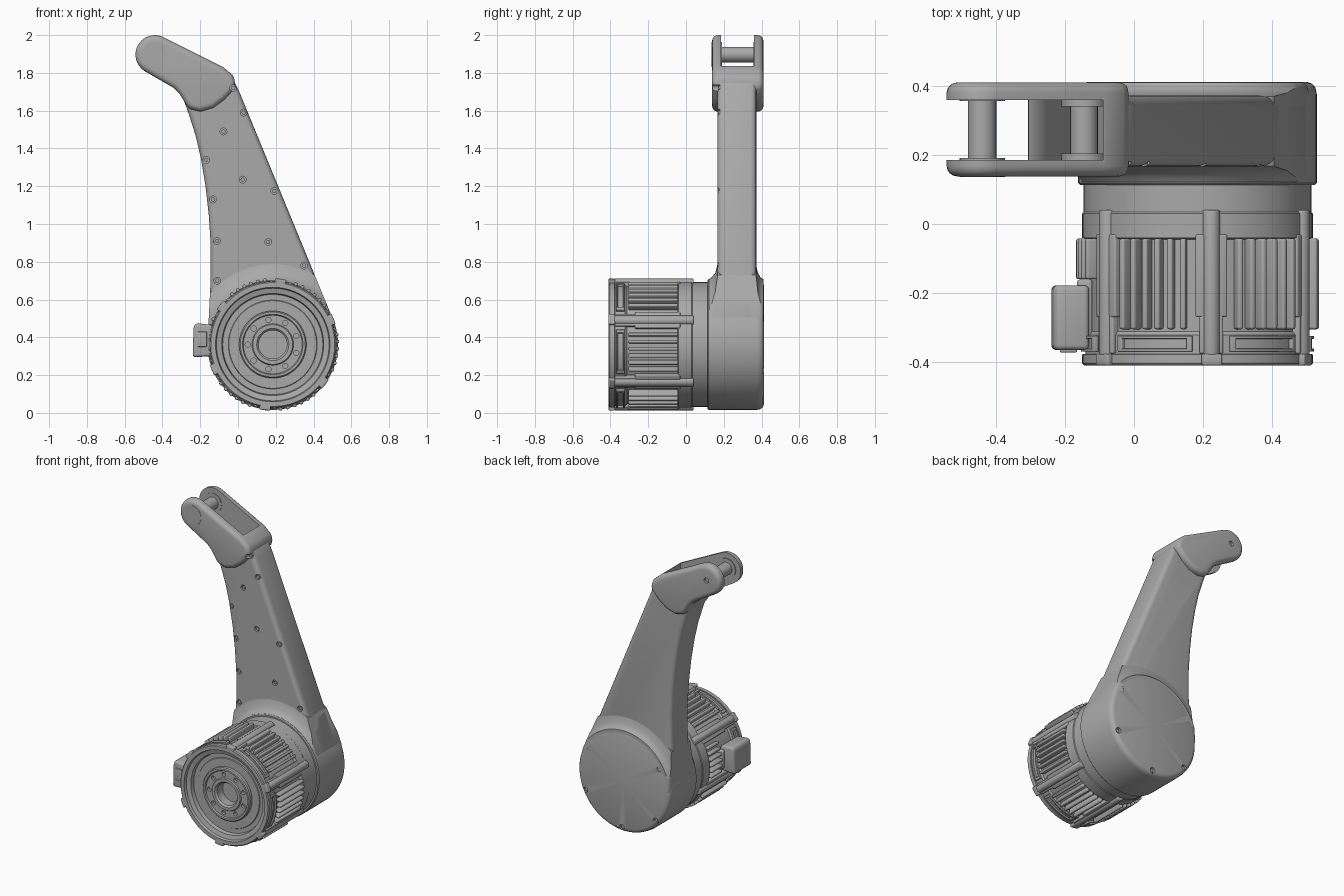
import bpy, bmesh
from math import sin, cos, pi, radians
from mathutils import Vector

if "Cube" in bpy.data.objects:
    bpy.data.objects.remove(bpy.data.objects["Cube"], do_unlink=True)

grey = bpy.data.materials.new("machined_grey")
grey.use_nodes = True
grey.diffuse_color = (0.4, 0.4, 0.4, 1)
grey.node_tree.nodes["Principled BSDF"].inputs["Base Color"].default_value = (0.4, 0.4, 0.4, 1)

CX, CZ = 0.184, 0.362      # motor axis, running along y


def finish(name, bm):
    bmesh.ops.recalc_face_normals(bm, faces=bm.faces)
    mesh = bpy.data.meshes.new(name)
    bm.to_mesh(mesh)
    bm.free()
    obj = bpy.data.objects.new(name, mesh)
    bpy.context.collection.objects.link(obj)
    mesh.materials.append(grey)
    return obj


def apply(obj, kind, **settings):
    mod = obj.modifiers.new(kind, kind)
    for key, value in settings.items():
        setattr(mod, key, value)
    bpy.context.view_layer.objects.active = obj
    bpy.ops.object.modifier_apply(modifier=mod.name)


def bevel(obj, width, segments=4):
    apply(obj, 'BEVEL', width=width, segments=segments, limit_method='ANGLE',
          angle_limit=radians(40), use_clamp_overlap=False)


def combine(obj, other, operation):
    apply(obj, 'BOOLEAN', object=other, operation=operation, solver='EXACT')
    bpy.data.objects.remove(other, do_unlink=True)


def prism(name, outlines, y0, y1, width=0):
    """Extrude xz outlines along y, as one object."""
    bm = bmesh.new()
    for outline in outlines:
        a = [bm.verts.new((x, y0, z)) for x, z in outline]
        b = [bm.verts.new((x, y1, z)) for x, z in outline]
        bm.faces.new(a)
        bm.faces.new(b)
        for i in range(len(a)):
            j = (i + 1) % len(a)
            bm.faces.new((a[i], a[j], b[j], b[i]))
    obj = finish(name, bm)
    if width:
        bevel(obj, width)
    return obj


def arc(x, z, r, start=0, end=360, n=24):
    last = n if end - start == 360 else n - 1
    angles = [radians(start + (end - start) * i / last) for i in range(n)]
    return [(x + r * cos(t), z + r * sin(t)) for t in angles]


def polar(r, degrees):
    return CX + r * cos(radians(degrees)), CZ + r * sin(radians(degrees))


def sector(r0, r1, mid, half, n=2):
    """Outline of a ring segment about the motor axis."""
    return (arc(CX, CZ, r0, mid - half, mid + half, n)
            + arc(CX, CZ, r1, mid + half, mid - half, n))


def lathe(name, profile, steps=96):
    bm = bmesh.new()
    verts = [bm.verts.new((CX + r, y, CZ)) for r, y in profile]
    edges = [bm.edges.new(pair) for pair in zip(verts, verts[1:])]
    bmesh.ops.spin(bm, geom=verts + edges, cent=(CX, 0, CZ), axis=(0, 1, 0),
                   angle=2 * pi, steps=steps)
    bmesh.ops.remove_doubles(bm, verts=bm.verts, dist=1e-4)
    return finish(name, bm)


# Arm, from the hub up to the elbow
left_edge = [(-0.16, 0.36), (-0.155, 0.5), (-0.145, 0.7), (-0.145, 0.9), (-0.155, 1.05),
             (-0.172, 1.2), (-0.197, 1.35), (-0.225, 1.47), (-0.26, 1.58), (-0.285, 1.65)]
elbow = [(-0.25, 1.75), (-0.08, 1.8), (-0.04, 1.775), (-0.015, 1.745), (0.005, 1.705)]
arm_outline = left_edge + elbow + [(0.505, 0.49), (0.48, 0.36), (0.18, 0.2)]
arm = prism("arm", [arm_outline], 0.167, 0.372, 0.03)

# Shoulder that flares from the arm out to the hub
shoulder = prism("shoulder", [arm_outline], 0.115, 0.412, 0.025)
flare = lathe("flare", [(0, 0.12), (0.345, 0.12), (0.355, 0.135), (0.38, 0.155), (0.43, 0.168),
                        (0.43, 0.37), (0.38, 0.38), (0.355, 0.395), (0.345, 0.41), (0, 0.41)])
combine(shoulder, flare, 'INTERSECT')

# Fork head, joined to the arm and hollowed between its two cheeks
PX, PZ = -0.44, 1.897
fork_outline = arc(PX, PZ, 0.103, 62, 240, 16) + [
    (-0.34, 1.72), (-0.31, 1.69), (-0.285, 1.65), (-0.262, 1.61), (-0.2, 1.595),
    (-0.13, 1.615), (-0.07, 1.66), (-0.02, 1.715), (-0.01, 1.75), (-0.03, 1.79), (-0.08, 1.832)]
fork = prism("fork", [fork_outline], 0.138, 0.41, 0.03)
combine(arm, fork, 'UNION')
arm.name = "arm_and_fork"
slot = prism("slot_cutter", [[(-0.8, 2.2), (-0.09, 2.2), (-0.09, 1.8), (-0.05, 1.7),
                              (-0.12, 1.5), (-0.18, 1.5), (-0.255, 1.66), (-0.285, 1.7),
                              (-0.305, 1.71), (-0.32, 1.55), (-0.8, 1.55)]], 0.186, 0.36)
combine(arm, slot, 'DIFFERENCE')

# Screw pockets in the front of the arm, with screw heads inside
screws = [(-0.025, 1.72), (0.03, 1.59), (-0.077, 1.49), (-0.168, 1.34), (0.025, 1.235),
          (0.192, 1.175), (-0.133, 1.13), (-0.112, 0.91), (0.16, 0.905), (0.35, 0.78),
          (-0.11, 0.7)]
pockets = prism("pocket_cutter", [arc(x, z, 0.018, n=16) for x, z in screws], 0.1, 0.18)
combine(arm, pockets, 'DIFFERENCE')
prism("arm_screws", [arc(x, z, 0.011, n=12) for x, z in screws], 0.172, 0.185)

# Pivot pin, its cap and fastener, and the boss inside the hollow
prism("pivot_pin", [arc(PX, PZ, 0.041)], 0.17, 0.38)
for y in (0.184, 0.357):
    prism("pin_washer", [arc(PX, PZ, 0.066)], y, y + 0.007)
prism("pin_cap", [arc(PX, PZ, 0.066)], 0.136, 0.142)
pin_hole = prism("pin_hole_cutter", [arc(PX, PZ, 0.017, n=16)], 0.395, 0.45)
combine(arm, pin_hole, 'DIFFERENCE')
prism("inner_boss", [arc(-0.145, 1.61, 0.04)], 0.18, 0.365)
for y in (0.184, 0.34):
    prism("inner_boss_collar", [arc(-0.145, 1.61, 0.065)], y, y + 0.02)

# Hub with a rounded back cover and rim screws
hub = lathe("hub", [(0, 0.113), (0.34, 0.113), (0.346, 0.119), (0.346, 0.375), (0.342, 0.395),
                    (0.332, 0.407), (0.317, 0.412), (0, 0.412)])
rim = [polar(0.315, a) for a in (33, -25, -88, -140, 150)]
rim_holes = prism("rim_cutter", [arc(x, z, 0.018, n=16) for x, z in rim], 0.395, 0.45)
combine(hub, rim_holes, 'DIFFERENCE')
prism("rim_screws", [arc(x, z, 0.011, n=12) for x, z in rim], 0.39, 0.402)

# Motor housing with a stepped front and a central bore
motor = lathe("motor_housing", [
    (0, -0.32), (0.075, -0.32), (0.075, -0.38), (0.085, -0.392), (0.105, -0.392),
    (0.11, -0.384), (0.155, -0.384), (0.16, -0.392), (0.172, -0.392), (0.178, -0.385),
    (0.178, -0.365), (0.232, -0.365), (0.235, -0.36), (0.265, -0.36), (0.27, -0.385),
    (0.298, -0.393), (0.303, -0.41), (0.328, -0.41), (0.334, -0.404), (0.334, -0.378),
    (0.325, -0.376), (0.325, -0.322), (0.315, -0.312), (0.315, -0.045), (0.334, -0.04),
    (0.334, 0.03), (0.33, 0.035), (0.33, 0.12), (0, 0.12)])
bolts = [polar(0.132, 20 + 40 * i) for i in range(9)]
bolt_holes = prism("bolt_cutter", [arc(x, z, 0.014, n=12) for x, z in bolts], -0.45, -0.365)
combine(motor, bolt_holes, 'DIFFERENCE')

# Six bolt channels, with fins and a recessed frame between each pair
for k in range(6):
    lug = 83 + 60 * k
    prism("bolt_channel", [arc(*polar(0.325, lug), 0.026, n=16)], -0.38, 0.04, 0.005)
    prism("channel_rail", [sector(0.3, 0.338, lug, 8, 6)], -0.27, -0.03, 0.006)
    prism("flange_ear", [sector(0.32, 0.35, lug, 5, 4)], -0.41, -0.376, 0.006)
    prism("end_band", [sector(0.3, 0.337, lug, 6, 6)], -0.376, -0.26, 0.006)
    mid = lug + 30
    fins = [sector(0.3, 0.352, mid - 16 + 6.4 * i, 1.5) for i in range(6)]
    # The fins beside the connector stop short of it
    prism("cooling_fins", fins, -0.16 if k == 1 else -0.305, -0.042, 0.007)
    for y in (-0.37, -0.333):
        prism("frame_rail", [sector(0.31, 0.338, mid, 20, 14)], y, y + 0.009, 0.003)
    ends = [sector(0.31, 0.338, mid + side * 19, 1.5) for side in (-1, 1)]
    prism("frame_ends", ends, -0.37, -0.324, 0.003)

# Cable connector on the right side
prism("connector", [[(-0.13, 0.3), (-0.24, 0.295), (-0.235, 0.46), (-0.22, 0.475),
                     (-0.13, 0.465)]], -0.365, -0.178, 0.014)
prism("connector_base", [[(-0.12, 0.32), (-0.165, 0.32), (-0.165, 0.445), (-0.12, 0.445)]],
      -0.34, -0.16, 0.01)
prism("connector_plug", [[(-0.165, 0.35), (-0.215, 0.35), (-0.215, 0.43), (-0.165, 0.43)]],
      -0.372, -0.36, 0.004)

for obj in bpy.context.collection.objects:
    obj.select_set(obj.type == 'MESH')
bpy.ops.object.shade_smooth_by_angle(angle=radians(35))
